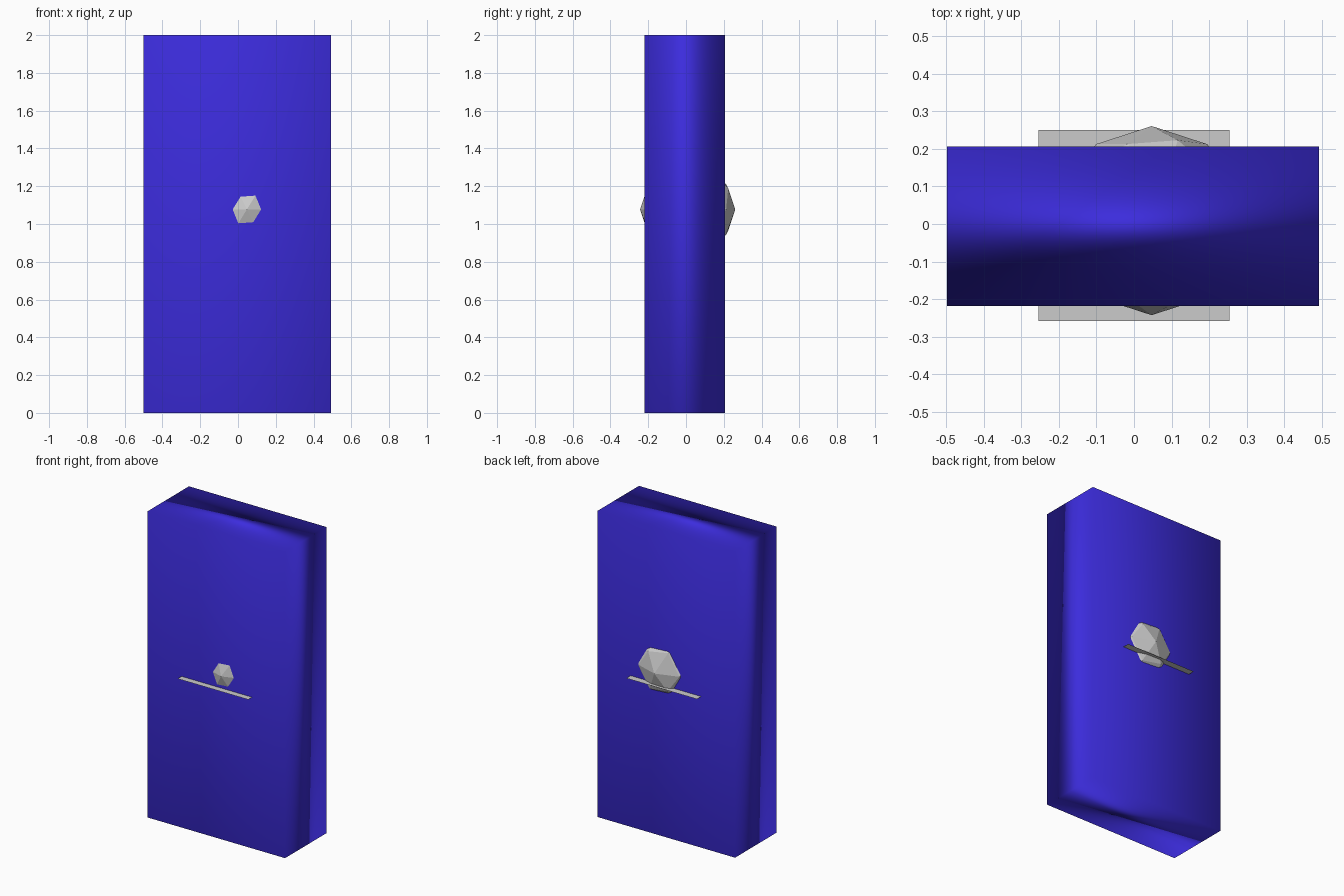
import bpy

if "Cube" in bpy.data.objects:
    bpy.data.objects.remove(bpy.data.objects["Cube"])

# Body: smooth-shaded block with area-weighted normals
bpy.ops.mesh.primitive_cube_add(size=1, location=(-0.003, -0.006, 1))
body = bpy.context.object
body.name = "body_block"
body.scale = (0.992, 0.425, 2)
bpy.ops.object.transform_apply(location=False, rotation=False, scale=True)
bpy.ops.object.shade_smooth()
weighted = body.modifiers.new("area_normals", 'WEIGHTED_NORMAL')
weighted.mode = 'FACE_AREA'
weighted.weight = 50

blue = bpy.data.materials.new("blue")
blue.diffuse_color = (0.045, 0.025, 0.72, 1)
blue.use_nodes = True
blue.node_tree.nodes["Principled BSDF"].inputs["Base Color"].default_value = blue.diffuse_color
body.data.materials.append(blue)

# Thin horizontal sheet poking out front and back
bpy.ops.mesh.primitive_plane_add(size=0.51, location=(0, -0.004, 0.987))
bpy.context.object.name = "flat_sheet"

# Faceted ball, mostly hidden within the block
bpy.ops.mesh.primitive_ico_sphere_add(subdivisions=2, radius=0.252,
                                      location=(0.047, 0.009, 1.077))
bpy.context.object.name = "faceted_ball"
